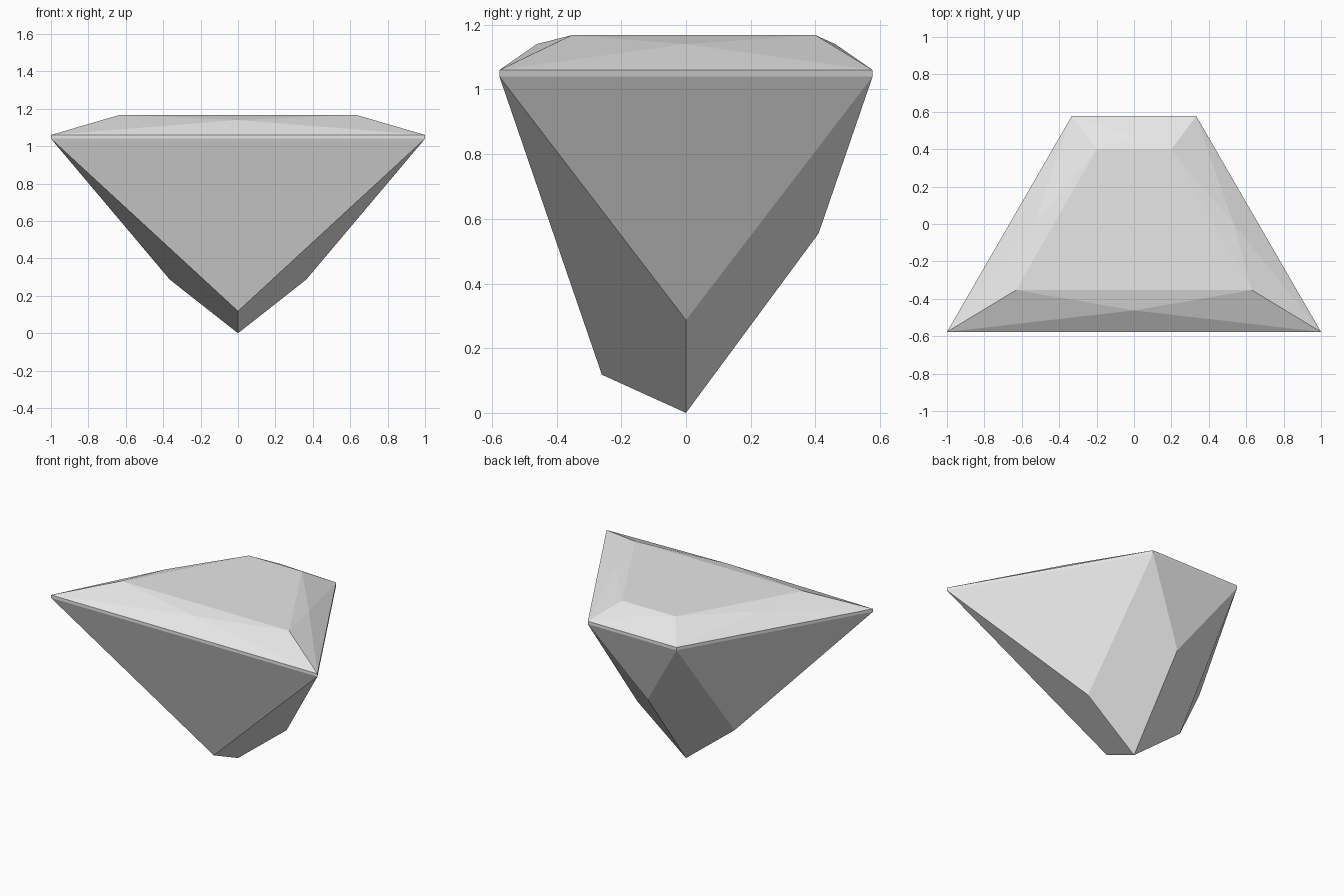
import bpy
import bmesh

cube = bpy.data.objects.get("Cube")
if cube:
    bpy.data.objects.remove(cube, do_unlink=True)

stone = bpy.data.materials.new("pale grey stone")
stone.use_nodes = True
grey = (0.8, 0.8, 0.8, 1)
stone.diffuse_color = grey
stone.node_tree.nodes["Principled BSDF"].inputs["Base Color"].default_value = grey


def trapezoid(front, back, y_front, y_back, z):
    """Corners counterclockwise from front right."""
    return [(-front, y_front, z), (front, y_front, z),
            (back, y_back, z), (-back, y_back, z)]


def make_part(name, build):
    bm = bmesh.new()
    build(bm)
    bmesh.ops.remove_doubles(bm, verts=bm.verts, dist=0.0001)
    bmesh.ops.recalc_face_normals(bm, faces=bm.faces)
    mesh = bpy.data.meshes.new(name)
    bm.to_mesh(mesh)
    bm.free()
    mesh.materials.append(stone)
    bpy.context.collection.objects.link(bpy.data.objects.new(name, mesh))


def add_face(bm, *points):
    face = bm.faces.new([bm.verts.new(p) for p in points])
    face.normal_update()
    return face


HALF = 0.577
lower = trapezoid(1, 0.333, -HALF, HALF, 1.04)
upper = trapezoid(1, 0.333, -HALF, HALF, 1.06)
table = trapezoid(0.63, 0.2, -0.353, 0.4, 1.168)
# One raised point per crown side, and one break point per pavilion side
crown_mids = [(0, -0.462, 1.14), (0.533, 0, 1.14), (0, 0.462, 1.14), (-0.533, 0, 1.14)]
keel_mids = [(0, -0.26, 0.118), (0.365, 0, 0.287), (0, 0.41, 0.555), (-0.365, 0, 0.287)]
tip = (0, 0, 0)


# Crown: flat table and four facets around each raised point
def crown(bm):
    add_face(bm, *table)
    for i in range(4):
        j = (i + 1) % 4
        ring = [upper[i], upper[j], table[j], table[i]]
        for k in range(4):
            add_face(bm, ring[k], ring[(k + 1) % 4], crown_mids[i])


# Girdle: thin upright band
def girdle(bm):
    for i in range(4):
        j = (i + 1) % 4
        add_face(bm, lower[i], lower[j], upper[j], upper[i])


# Pavilion: a triangle under each side and a kite under each corner
def pavilion(bm):
    for i in range(4):
        j = (i + 1) % 4
        add_face(bm, lower[j], lower[i], keel_mids[i])
        add_face(bm, lower[j], keel_mids[i], tip, keel_mids[j])


make_part("crown", crown)
make_part("girdle", girdle)
make_part("pavilion", pavilion)
